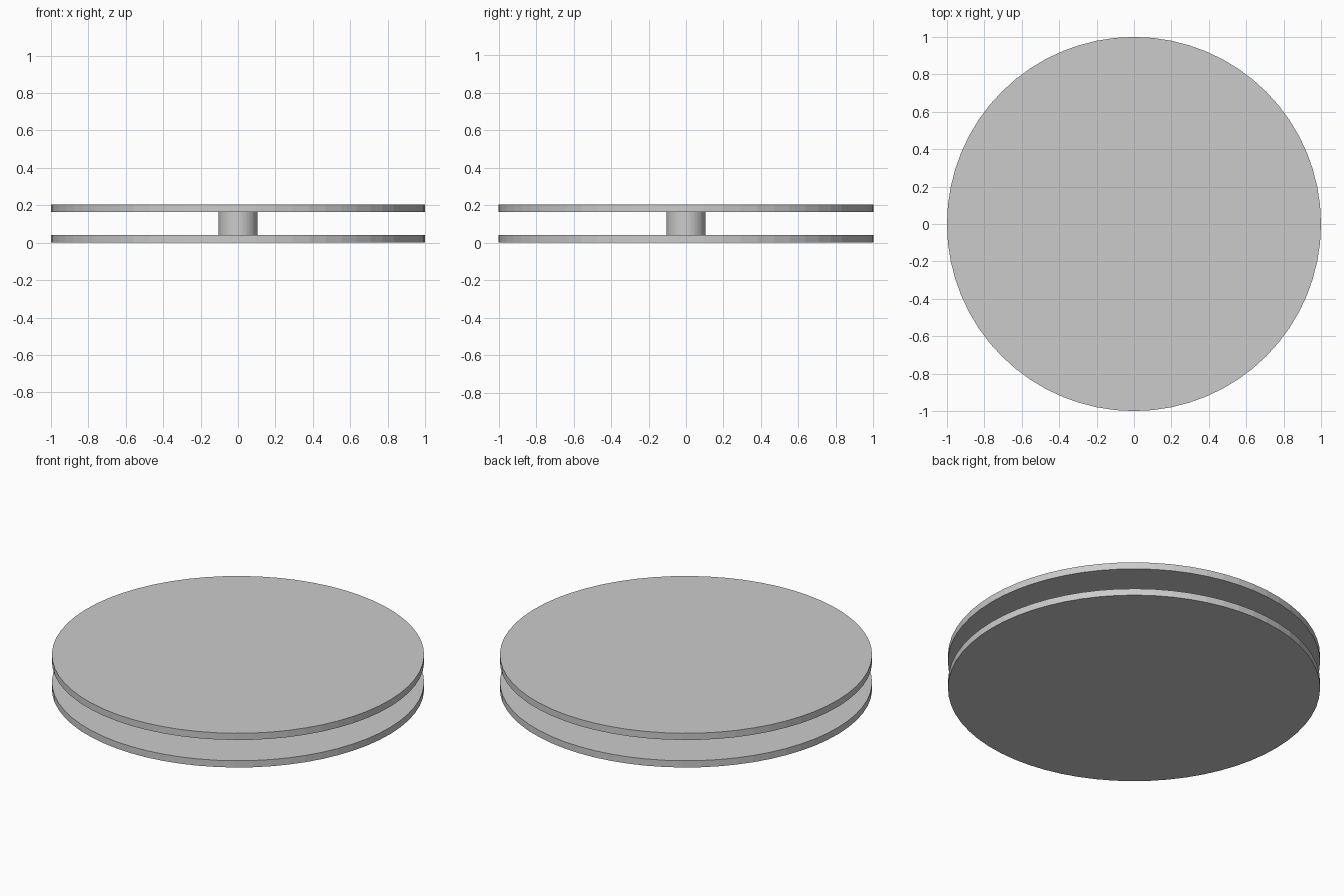
import bpy

if "Cube" in bpy.data.objects:
    bpy.data.objects.remove(bpy.data.objects["Cube"])

SIDES = 64


def cylinder(name, radius, z0, z1):
    bpy.ops.mesh.primitive_cylinder_add(
        vertices=SIDES, radius=radius, depth=z1 - z0,
        location=(0, 0, (z0 + z1) / 2))
    bpy.context.object.name = name


# Two matching flat discs
cylinder("lower_disc", 1.0, 0.0, 0.04)
cylinder("upper_disc", 1.0, 0.163, 0.203)

# Central hub joining the discs
cylinder("hub", 0.104, 0.04, 0.163)
